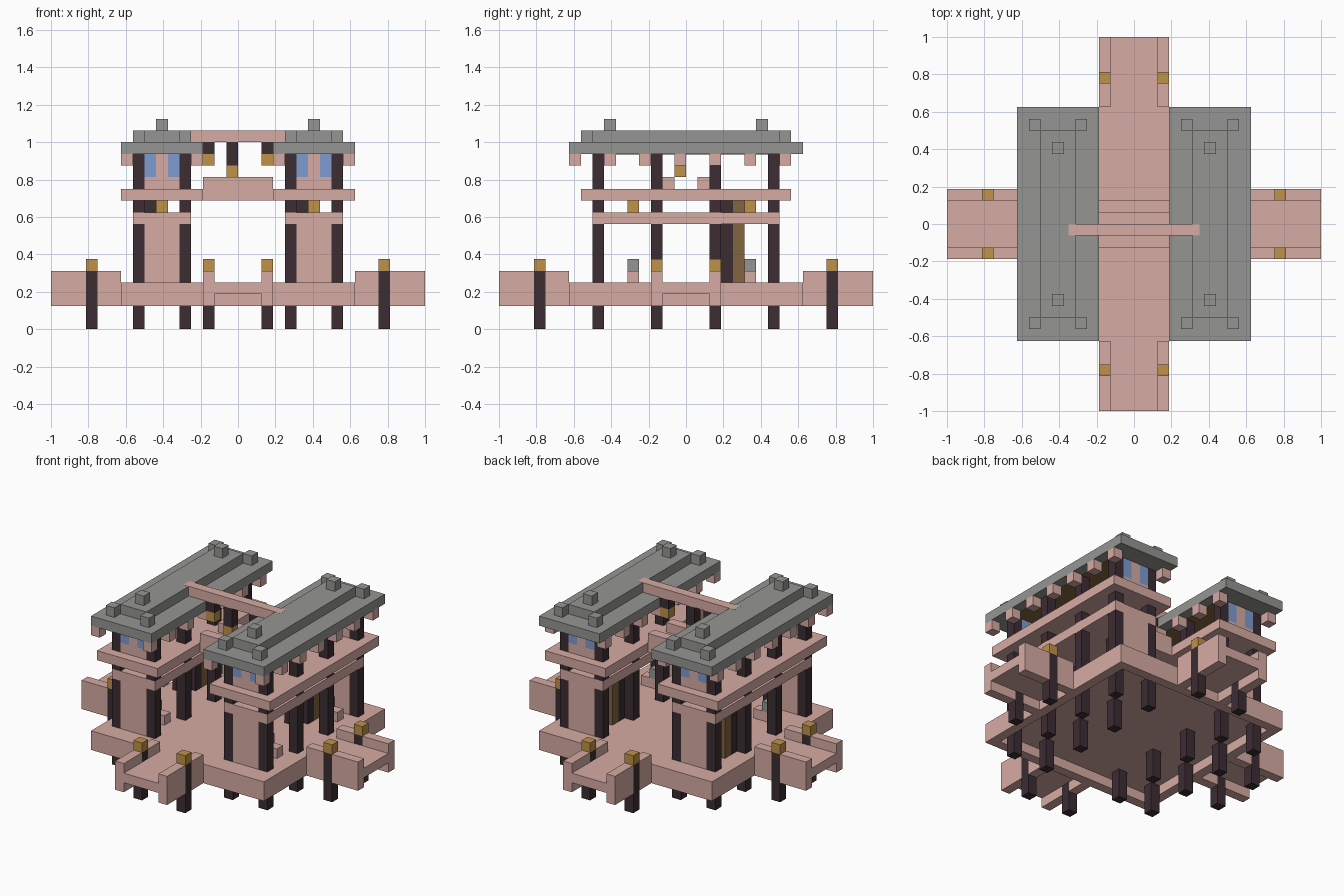
import bpy
import bmesh

U = 1 / 16  # building block size

cube = bpy.data.objects.get("Cube")
if cube:
    bpy.data.objects.remove(cube)


def material(name, rgb):
    m = bpy.data.materials.new(name)
    m.use_nodes = True
    m.diffuse_color = (*rgb, 1)
    bsdf = next(n for n in m.node_tree.nodes if n.type == 'BSDF_PRINCIPLED')
    bsdf.inputs["Base Color"].default_value = (*rgb, 1)
    return m


PINK = material("pink_wood", (0.68, 0.41, 0.37))
DARK = material("dark_wood", (0.045, 0.026, 0.034))
GOLD = material("lamp_gold", (0.52, 0.29, 0.068))
GREY = material("grey_stone", (0.3, 0.3, 0.29))
BLUE = material("window_blue", (0.21, 0.33, 0.64))
BROWN = material("brown_wood", (0.23, 0.13, 0.05))


def part(name, mat, boxes):
    """One object from boxes given as ((x0, x1), (y0, y1), (z0, z1)) in blocks."""
    bm = bmesh.new()
    for spans in boxes:
        verts = bmesh.ops.create_cube(bm, size=1)["verts"]
        for v in verts:
            for axis, (lo, hi) in enumerate(spans):
                v.co[axis] = (lo + (v.co[axis] + 0.5) * (hi - lo)) * U
    me = bpy.data.meshes.new(name)
    bm.to_mesh(me)
    bm.free()
    me.materials.append(mat)
    ob = bpy.data.objects.new(name, me)
    bpy.context.collection.objects.link(ob)
    return ob


def one(v):
    return (v, v + 1)


# Square deck with a rim hanging one block lower
part("deck", PINK, [((-10, 10), (-10, 10), (3, 4))])
part("deck_rim", PINK,
     [((-10, 10), one(e), (2, 3)) for e in (-10, 9)]
     + [(one(e), (-9, 9), (2, 3)) for e in (-10, 9)])


# Four jetties: raised floor between side walls, with lamp posts
def jetty(side, axis, sign):
    def place(along, across, z):
        a = tuple(sorted(sign * v for v in along))
        return (a, across, z) if axis == 0 else (across, a, z)

    walls, posts, lamps = [], [], []
    for c in (-3, 2):
        walls += [place(s, one(c), (2, 5)) for s in ((10, 12), (13, 16))]
        posts.append(place((12, 13), one(c), (0, 5)))
        lamps.append(place((12, 13), one(c), (5, 6)))
    part(side + "_jetty_walls", PINK, walls)
    part(side + "_jetty_floor", PINK, [place((10, 16), (-2, 2), (3, 4))])
    part(side + "_jetty_posts", DARK, posts)
    part(side + "_jetty_lamps", GOLD, lamps)


for side, axis, sign in (("left", 0, 1), ("right", 0, -1),
                         ("back", 1, 1), ("front", 1, -1)):
    jetty(side, axis, sign)


# Two long towers
def tower(side, x):
    wide = (x, x + 5)
    inner = (x + 1, x + 4)
    middle = one(x + 2)
    ends = (-8, 7)

    # Pillars, broken where the floors pass through
    part(side + "_pillars", DARK,
         [(one(px), one(py), z) for px in (x, x + 4) for py in (-8, -3, 2, 7)
          for z in ((0, 3), (4, 9), (10, 11), (12, 15))])

    # Floors
    part(side + "_lower_floor", PINK, [(wide, (-8, 8), (9, 10))])
    part(side + "_upper_floor", PINK, [((x - 1, x + 6), (-9, 9), (11, 12))])

    # End walls and windows
    part(side + "_end_walls", PINK,
         [(inner, one(y), z) for y in ends for z in ((4, 9), (12, 13))]
         + [(middle, one(y), (13, 15)) for y in ends])
    part(side + "_windows", BLUE,
         [(one(wx), one(y), (13, 15)) for y in ends for wx in (x + 1, x + 3)])

    # Ladder
    part(side + "_ladder_post", DARK,
         [(one(x + 1), one(3), z) for z in ((4, 9), (10, 11))])
    part(side + "_ladder", BROWN,
         [(one(x + 1), one(4), z) for z in ((4, 9), (10, 11))])

    # Furniture and lamps
    part(side + "_benches", PINK, [((x + 2, x + 4), one(y), (4, 5)) for y in (-5, 5)])
    part(side + "_stone_blocks", GREY, [(middle, one(y), (5, 6)) for y in (-5, 5)])
    part(side + "_floor_lamps", GOLD, [(middle, one(y), (10, 11)) for y in (-5, 5)])

    # Roof with ridge, corner blocks and finials
    part(side + "_rafters", PINK,
         [(one(rx), one(y), (14, 15)) for rx in (x - 1, x + 5)
          for y in range(-10, 10, 3)])
    part(side + "_ceiling", BROWN,
         [((x + 0.05, x + 4.95), (-7.95, 7.95), (14.93, 15))])
    part(side + "_roof", GREY, [((x - 1, x + 6), (-10, 10), (15, 16))])
    part(side + "_ridge", GREY, [(inner, (-8, 8), (16, 17))])
    part(side + "_corner_blocks", GREY,
         [(one(cx), one(cy), (16, 17)) for cx in (x, x + 4) for cy in (-9, 8)])
    part(side + "_finials", GREY, [(middle, one(y), (17, 18)) for y in (-7, 6)])


tower("left", 4)
tower("right", -9)

# Bridge between the towers
part("bridge_floor", PINK, [((-3, 3), (-2, 2), (11, 12))])
part("bridge_rails", PINK, [((-3, 3), one(y), (12, 13)) for y in (-2, 1)])

# Roof beam with hanging lanterns
part("roof_beam", PINK, [((-5.6, 5.6), (-1, 0), (16, 17.01))])
hangers = ((-3, 15), (-1, 14), (2, 15))
part("lantern_hangers", DARK, [(one(x), (-1, 0), (z, 16)) for x, z in hangers])
part("lanterns", GOLD, [(one(x), (-1, 0), (z - 1, z)) for x, z in hangers])
